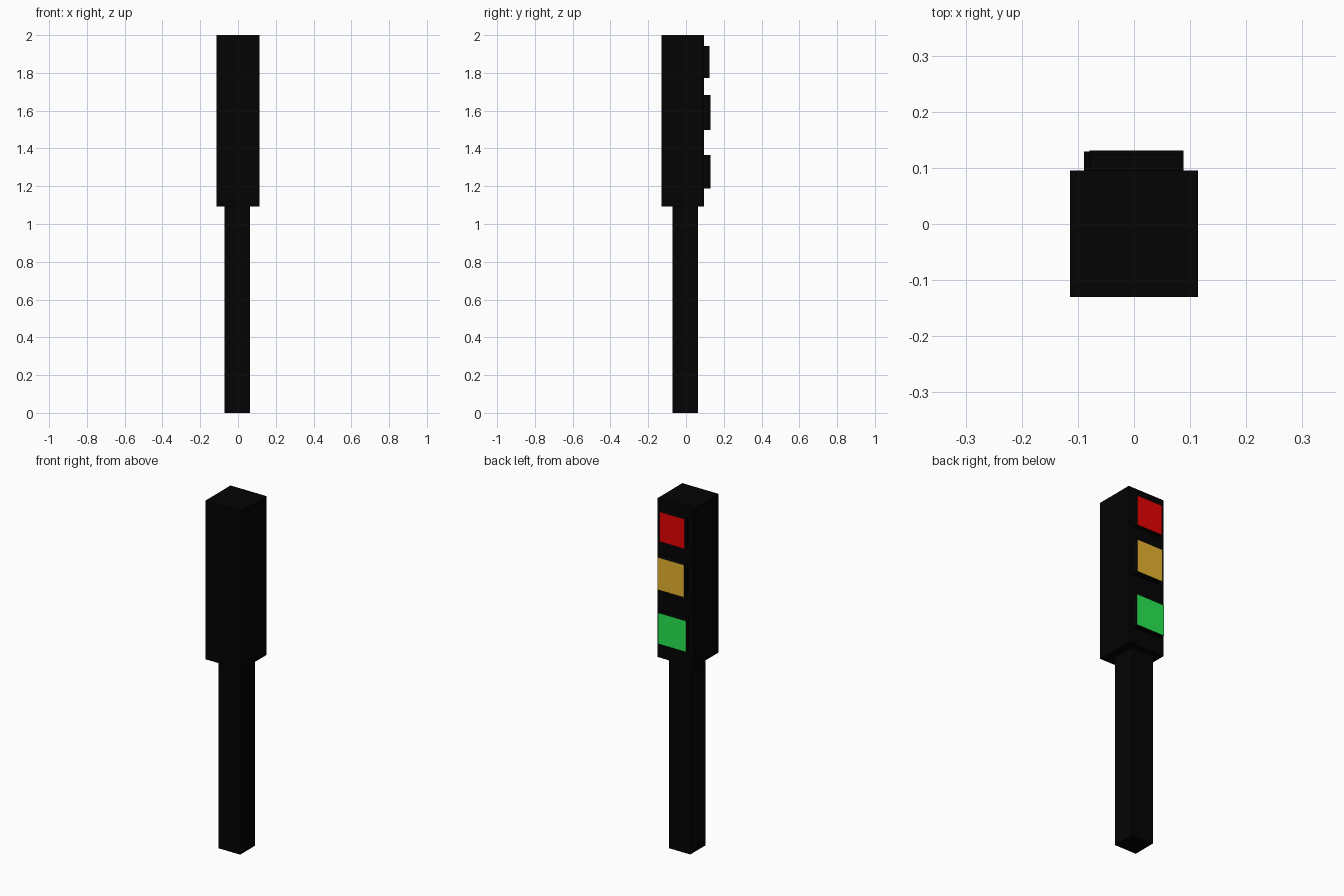
import bpy
import bmesh
from mathutils import Vector

cube = bpy.data.objects.get("Cube")
if cube:
    bpy.data.objects.remove(cube, do_unlink=True)


def make_material(name, rgb):
    mat = bpy.data.materials.new(name)
    mat.use_nodes = True
    color = (*rgb, 1.0)
    mat.diffuse_color = color
    mat.node_tree.nodes["Principled BSDF"].inputs["Base Color"].default_value = color
    return mat


black = make_material("black", (0.001, 0.001, 0.001))
red = make_material("red", (0.8, 0.001, 0.001))
amber = make_material("amber", (0.8, 0.45, 0.03))
green = make_material("green", (0.021, 0.8, 0.085))


def box(name, x, y, z, lens=None):
    """Black box between (min, max) pairs; a lens material colours its +y face."""
    bm = bmesh.new()
    bmesh.ops.create_cube(bm, size=1.0)
    spans = (x, y, z)
    for v in bm.verts:
        v.co = Vector([a + (c + 0.5) * (b - a) for c, (a, b) in zip(v.co, spans)])
    bm.normal_update()
    mesh = bpy.data.meshes.new(name)
    mesh.materials.append(black)
    if lens:
        mesh.materials.append(lens)
        for f in bm.faces:
            f.material_index = int(f.normal.y > 0.9)
    bm.to_mesh(mesh)
    bm.free()
    obj = bpy.data.objects.new(name, mesh)
    bpy.context.collection.objects.link(obj)
    return obj


# Post and signal housing
box("post", (-0.072, 0.064), (-0.072, 0.064), (0, 1.092))
box("housing", (-0.114, 0.114), (-0.13, 0.095), (1.092, 2))

# Lamps on the back of the housing, black sides with a coloured face
BACK = 0.09
box("red_lamp", (-0.078, 0.081), (BACK, 0.125), (1.772, 1.943), red)
box("amber_lamp", (-0.079, 0.088), (BACK, 0.131), (1.497, 1.683), amber)
box("green_lamp", (-0.089, 0.088), (BACK, 0.129), (1.187, 1.365), green)
